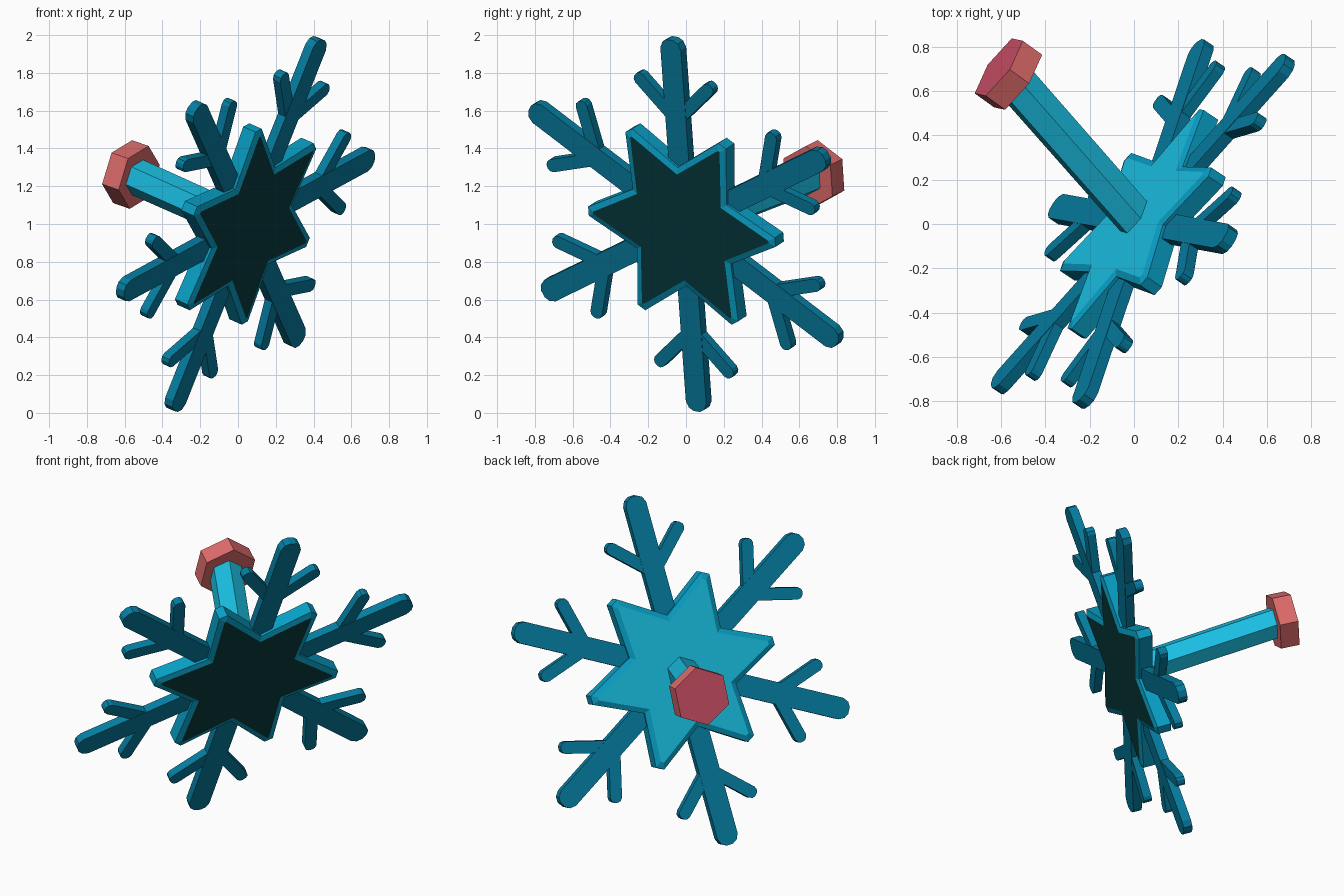
import bpy, bmesh, math
from mathutils import Vector, Matrix

if "Cube" in bpy.data.objects:
    bpy.data.objects.remove(bpy.data.objects["Cube"])


def material(name, srgb):
    m = bpy.data.materials.new(name)
    lin = [c / 12.92 if c <= 0.04045 else ((c + 0.055) / 1.055) ** 2.4 for c in srgb]
    m.diffuse_color = (*lin, 1)
    m.use_nodes = True
    m.node_tree.nodes["Principled BSDF"].inputs["Base Color"].default_value = m.diffuse_color
    return m


LIGHT = material("light_cyan", (0.10, 0.75, 0.89))
RIM = material("rim_teal", (0.03, 0.62, 0.77))
ARM = material("arm_teal", (0.02, 0.49, 0.63))
DARK = material("dark_green", (0.03, 0.23, 0.24))
RED = material("coral_red", (0.87, 0.42, 0.42))
PINK = material("deep_pink", (0.79, 0.31, 0.40))

# Tilted frame of the flake: local x along one arm, local z towards the handle
CENTER = Vector((0.04, 0.0, 1.0))
NORMAL = Vector((-0.777, 0.526, 0.346)).normalized()
AX = Vector((0.368, -0.067, 0.927))


def frame(origin, x, z):
    x = (x - z * x.dot(z)).normalized()
    y = z.cross(x)
    return Matrix.Translation(origin) @ Matrix((x, y, z)).transposed().to_4x4()


FLAKE = frame(CENTER, AX, NORMAL)


def make(name, bm, mats, matrix):
    bmesh.ops.recalc_face_normals(bm, faces=bm.faces)
    mesh = bpy.data.meshes.new(name)
    bm.to_mesh(mesh)
    bm.free()
    for m in mats:
        mesh.materials.append(m)
    ob = bpy.data.objects.new(name, mesh)
    ob.matrix_world = matrix
    bpy.context.collection.objects.link(ob)
    return ob


def loft(bm, rings, mats):
    """Bridge closed rings and cap both ends; mats = first cap, bands..., last cap."""
    vs = [[bm.verts.new(p) for p in r] for r in rings]
    n = len(rings[0])
    bm.faces.new(vs[0]).material_index = mats[0]
    for k in range(len(vs) - 1):
        for i in range(n):
            j = (i + 1) % n
            f = bm.faces.new((vs[k][i], vs[k][j], vs[k + 1][j], vs[k + 1][i]))
            f.material_index = mats[k + 1]
    bm.faces.new(vs[-1]).material_index = mats[-1]


def star(tip, valley, blunt, z):
    """Six-pointed outline with slightly blunt tips between the arms."""
    pts = []
    for i in range(6):
        t = math.radians(60 * i)
        pts.append((valley * math.cos(t), valley * math.sin(t), z))
        u = t + math.radians(30)
        for s in (-blunt, blunt):
            pts.append((tip * math.cos(u) - s * math.sin(u),
                        tip * math.sin(u) + s * math.cos(u), z))
    return pts


# Star body: dark front panel, bevelled rim, side wall, bevel, light back panel
bm = bmesh.new()
loft(bm, [star(0.548, 0.302, 0.006, -0.053), star(0.583, 0.338, 0.026, -0.042),
          star(0.583, 0.338, 0.026, 0.042), star(0.545, 0.302, 0.01, 0.055)],
     [0, 1, 1, 1, 2])
make("star_body", bm, [DARK, RIM, LIGHT], FLAKE)


def bar(bm, start, angle, length, width, thick):
    """Flat bar with a rounded outer end."""
    r = width / 2
    outline = [(0, -r), (length - r * 0.8, -r), (length - r * 0.25, -r * 0.75),
               (length, -r * 0.3)]
    outline += [(x, -y) for x, y in reversed(outline)]
    rot = Matrix.Rotation(angle, 3, 'Z')
    rings = [[Vector(start) + rot @ Vector((x, y, z)) for x, y in outline]
             for z in (-thick / 2, thick / 2)]
    loft(bm, rings, [0, 0, 0])


# Six arms, each with a pair of side twigs
for i in range(6):
    bm = bmesh.new()
    bar(bm, (0.2, 0, 0), 0, 0.86, 0.128, 0.054)
    for side in (-1, 1):
        bar(bm, (0.6, 0, 0), side * math.radians(46), 0.328, 0.072, 0.05)
    make(f"arm_{i + 1}", bm, [ARM], FLAKE @ Matrix.Rotation(math.radians(60 * i), 4, 'Z'))


def hexagon(radius, z):
    return [(radius * math.cos(math.radians(60 * i - 10)),
             radius * math.sin(math.radians(60 * i - 10)), z) for i in range(6)]


# Leaning six-sided handle with a hexagonal cap
PHASE = Vector((-0.85, -0.53, -0.12))
HEAD = Vector((-0.567, 0.677, 1.262))
BASE = Vector((0.02, 0.01, 1.0))
axis = HEAD - BASE
bm = bmesh.new()
loft(bm, [hexagon(0.095, 0), hexagon(0.098, axis.length - 0.01)], [0, 0, 0])
make("handle", bm, [LIGHT], frame(BASE, PHASE, axis.normalized()))

bm = bmesh.new()
loft(bm, [hexagon(0.174, -0.056), hexagon(0.174, 0.056)], [0, 0, 1])
make("handle_cap", bm, [RED, PINK],
     frame(HEAD, PHASE, Vector((-0.777, 0.56, 0.27)).normalized()))
